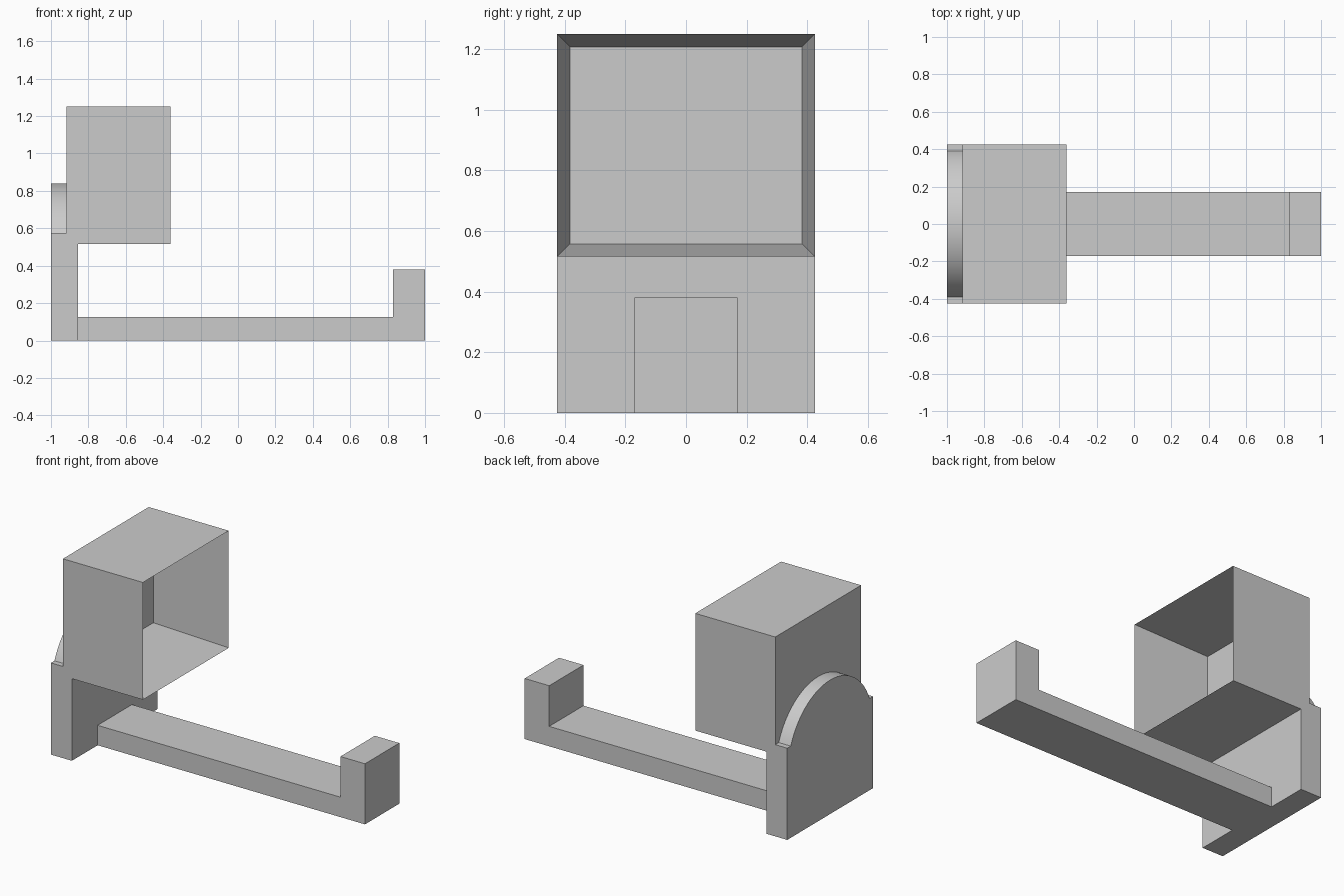
import bpy
import bmesh
import math
from mathutils import Vector

cube = bpy.data.objects.get("Cube")
if cube:
    bpy.data.objects.remove(cube, do_unlink=True)

grey = bpy.data.materials.new("plain grey")
grey.use_nodes = True
COLOUR = (0.6, 0.6, 0.6, 1)
grey.diffuse_color = COLOUR
grey.node_tree.nodes["Principled BSDF"].inputs["Base Color"].default_value = COLOUR


def extrude(name, points, offset, edit=None):
    """Extrude a closed profile of 3D points along an offset."""
    bm = bmesh.new()
    face = bm.faces.new([bm.verts.new(p) for p in points])
    result = bmesh.ops.extrude_face_region(bm, geom=[face], use_keep_orig=True)
    moved = [v for v in result["geom"] if isinstance(v, bmesh.types.BMVert)]
    bmesh.ops.translate(bm, verts=moved, vec=Vector(offset))
    bmesh.ops.recalc_face_normals(bm, faces=bm.faces)
    if edit:
        edit(bm)
    mesh = bpy.data.meshes.new(name)
    bm.to_mesh(mesh)
    bm.free()
    mesh.materials.append(grey)
    obj = bpy.data.objects.new(name, mesh)
    bpy.context.collection.objects.link(obj)
    return obj


def side_profile(outline, half_width):
    return [(x, -half_width, z) for x, z in outline]


BACK, STEP, INNER, MOUTH = -1.0, -0.917, -0.855, -0.362
HALF, SHOULDER, SHELF, TOP = 0.425, 0.575, 0.515, 1.25


def hollow(bm):
    """Sink a rectangular pocket into the open end of the box."""
    mouth = max(bm.faces, key=lambda f: f.calc_center_median().x)
    bmesh.ops.inset_region(bm, faces=[mouth], thickness=0.06)
    bmesh.ops.translate(bm, verts=mouth.verts, vec=(INNER - MOUTH, 0, 0))


# Upright post carrying the hollow box
extrude("post_and_box", side_profile([
    (BACK, 0), (INNER, 0), (INNER, SHELF), (MOUTH, SHELF),
    (MOUTH, TOP), (STEP, TOP), (STEP, SHOULDER), (BACK, SHOULDER),
], HALF), (0, 2 * HALF, 0), hollow)

# Long foot with an upturned end
extrude("foot_bar", side_profile([
    (INNER, 0), (1, 0), (1, 0.38), (0.83, 0.38), (0.83, 0.125), (INNER, 0.125),
], 0.17), (0, 0.34, 0))

# Rounded cap standing on the post, behind the box
RADIUS, CENTRE = 0.42, 0.42
start = math.asin((SHOULDER - CENTRE) / RADIUS)
STEPS = 40
arc = []
for i in range(STEPS + 1):
    a = start + (math.pi - 2 * start) * i / STEPS
    arc.append((BACK, RADIUS * math.cos(a), CENTRE + RADIUS * math.sin(a)))
cap = extrude("rounded_cap", arc, (STEP - BACK, 0, 0))
bpy.context.view_layer.objects.active = cap
cap.select_set(True)
bpy.ops.object.shade_smooth_by_angle(angle=math.radians(30))
